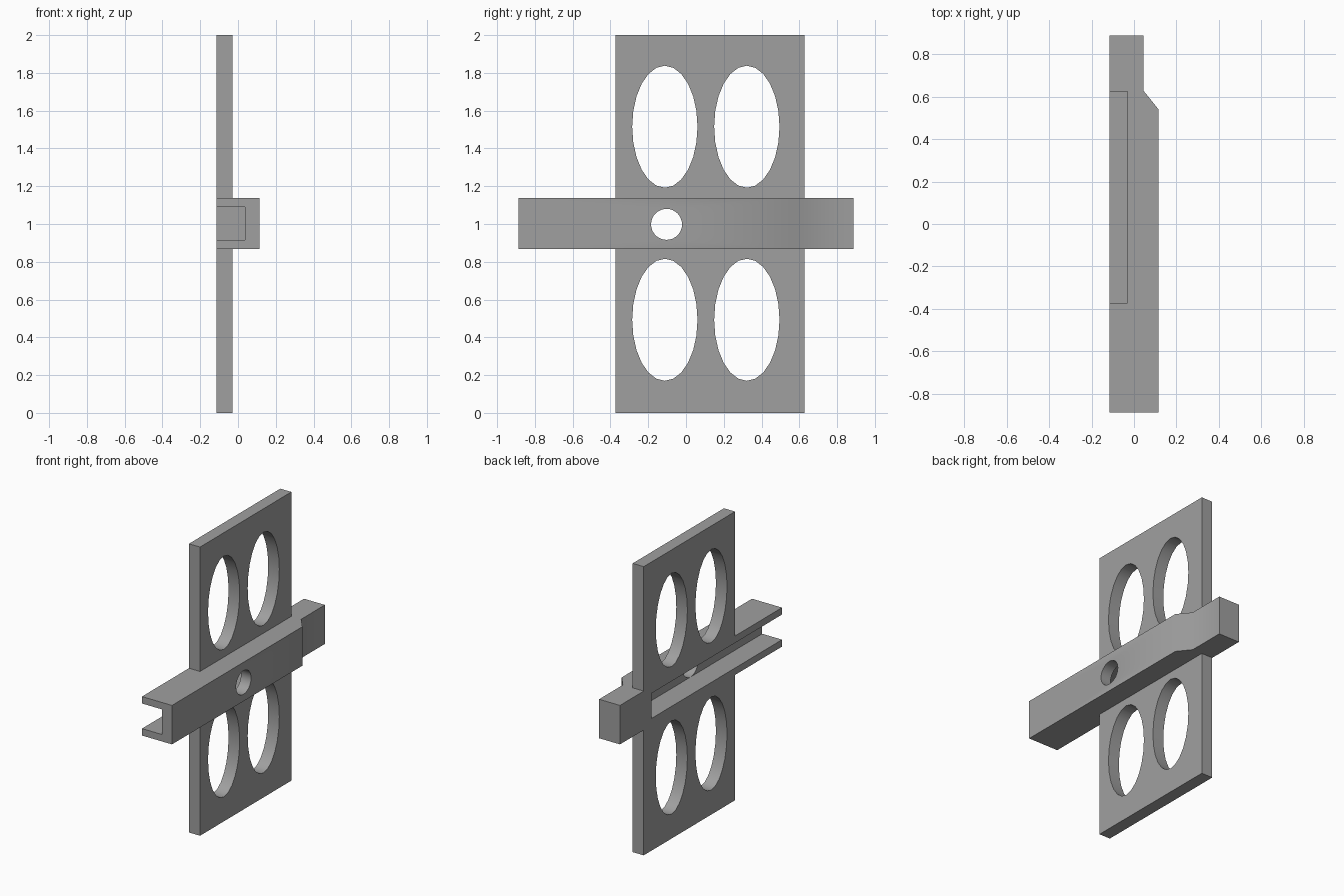
import bpy, bmesh, math
from mathutils import Matrix

default = bpy.data.objects.get("Cube")
if default:
    bpy.data.objects.remove(default, do_unlink=True)

grey = bpy.data.materials.new("mid grey")
grey.use_nodes = True
colour = (0.35, 0.35, 0.35, 1)
grey.diffuse_color = colour
grey.node_tree.nodes["Principled BSDF"].inputs["Base Color"].default_value = colour


def add_object(name, bm):
    bmesh.ops.recalc_face_normals(bm, faces=bm.faces)
    mesh = bpy.data.meshes.new(name)
    bm.to_mesh(mesh)
    bm.free()
    mesh.materials.append(grey)
    obj = bpy.data.objects.new(name, mesh)
    bpy.context.collection.objects.link(obj)
    return obj


def prism(name, outline, z0, z1):
    """Extrude an x-y outline from z0 up to z1."""
    bm = bmesh.new()
    face = bm.faces.new([bm.verts.new((x, y, z0)) for x, y in outline])
    result = bmesh.ops.extrude_face_region(bm, geom=[face])
    top = [v for v in result["geom"] if isinstance(v, bmesh.types.BMVert)]
    bmesh.ops.translate(bm, verts=top, vec=(0, 0, z1 - z0))
    return add_object(name, bm)


def box(name, x0, x1, y0, y1, z0, z1):
    return prism(name, [(x0, y0), (x1, y0), (x1, y1), (x0, y1)], z0, z1)


def oval_cutter(name, y, z, ry, rz, x0, x1, sides):
    """Elliptical cylinder lying along x."""
    bm = bmesh.new()
    bmesh.ops.create_cone(bm, cap_ends=True, segments=sides,
                          radius1=1, radius2=1, depth=x1 - x0)
    bmesh.ops.transform(bm, verts=bm.verts, matrix=(
        Matrix.Translation(((x0 + x1) / 2, y, z))
        @ Matrix.Diagonal((1, ry, rz, 1))
        @ Matrix.Rotation(math.pi / 2, 4, "Y")))
    return add_object(name, bm)


def finish(obj, cutters, angle):
    """Cut the openings, then shade with sharp corners."""
    bpy.ops.object.select_all(action="DESELECT")
    bpy.context.view_layer.objects.active = obj
    obj.select_set(True)
    for cutter in cutters:
        cutter.hide_render = True
        mod = obj.modifiers.new("opening", "BOOLEAN")
        mod.operation = "DIFFERENCE"
        mod.solver = "EXACT"
        mod.object = cutter
        bpy.ops.object.modifier_apply(modifier=mod.name)
        bpy.data.objects.remove(cutter, do_unlink=True)
    bpy.ops.object.shade_smooth_by_angle(angle=math.radians(angle))


BACK, BAR_LOW, BAR_HIGH = -0.115, 0.868, 1.138

# Flat panels above and below the bar, each with two oval windows
for name, z0, z1, centre in (("lower_panel", 0, BAR_LOW, 0.493),
                             ("upper_panel", BAR_HIGH, 2, 1.515)):
    panel = box(name, BACK, -0.03, -0.373, 0.627, z0, z1)
    windows = [oval_cutter("window_cutter", y, centre, 0.173, 0.323, -0.3, 0.2, 24)
               for y in (-0.112, 0.322)]
    finish(panel, windows, 30)

# Crossbar with a narrowed rear end
bar = prism("crossbar", [(BACK, -0.887), (0.115, -0.887), (0.115, 0.54),
                         (0.045, 0.627), (0.045, 0.887), (BACK, 0.887)],
            BAR_LOW, BAR_HIGH)

# Channel open at the front end, and the round hole leading into it
channel = box("channel_cutter", -0.3, 0.037, -1.2, 0.54, 0.916, 1.09)
hole = oval_cutter("hole_cutter", -0.103, 0.998, 0.082, 0.082, -0.05, 0.3, 32)
finish(bar, [channel, hole], 42)
